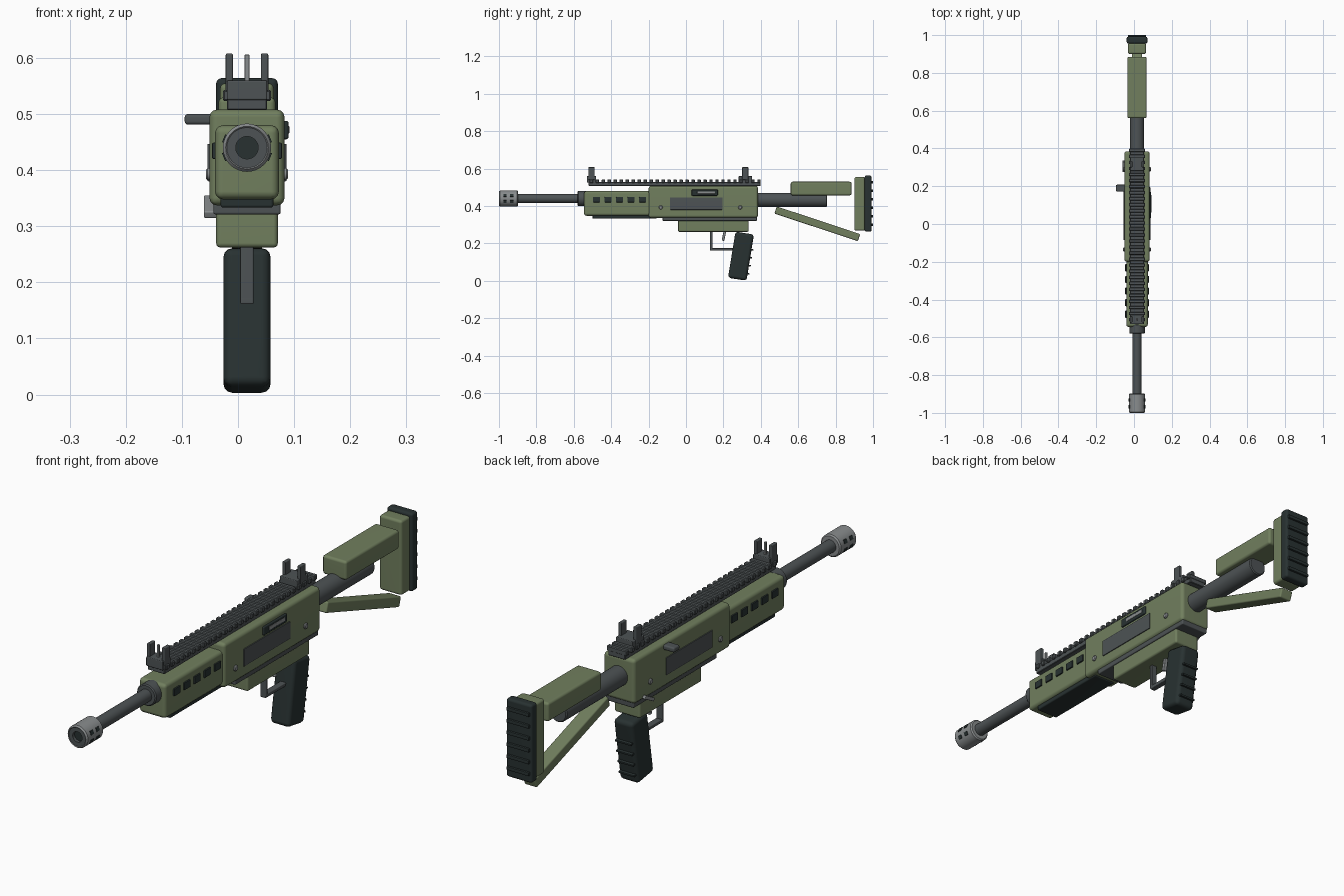
import bpy, bmesh, math
from mathutils import Matrix, Vector

if "Cube" in bpy.data.objects:
    bpy.data.objects.remove(bpy.data.objects["Cube"])

CX = 0.016  # centre plane of the body


def material(name, rgb):
    m = bpy.data.materials.new(name)
    m.diffuse_color = (*rgb, 1)
    m.use_nodes = True
    m.node_tree.nodes["Principled BSDF"].inputs["Base Color"].default_value = m.diffuse_color
    return m


GREEN = material("olive_green", (0.165, 0.212, 0.112))
STEEL = material("dark_steel", (0.075, 0.086, 0.09))
BLACK = material("black_rubber", (0.021, 0.031, 0.031))
LIGHT = material("light_steel", (0.25, 0.265, 0.27))


def finish(name, bm, mat, loc=(0, 0, 0), tilt=0):
    bmesh.ops.recalc_face_normals(bm, faces=bm.faces)
    me = bpy.data.meshes.new(name)
    bm.to_mesh(me)
    bm.free()
    me.materials.append(mat)
    for p in me.polygons:
        p.use_smooth = True
    me.set_sharp_from_angle(angle=math.radians(35))
    ob = bpy.data.objects.new(name, me)
    ob.location = (CX + loc[0], loc[1], loc[2])
    ob.rotation_euler.x = math.radians(tilt)
    bpy.context.collection.objects.link(ob)
    wn = ob.modifiers.new("weighted", 'WEIGHTED_NORMAL')
    wn.keep_sharp = True
    return ob


def boxes(name, mat, spans, bevel=0.0, loc=(0, 0, 0), tilt=0, segs=3):
    """Spans are (x0, x1, y0, y1, z0, z1); all boxes join in one object."""
    bm = bmesh.new()
    for x0, x1, y0, y1, z0, z1 in spans:
        mat4 = (Matrix.Translation(((x0 + x1) / 2, (y0 + y1) / 2, (z0 + z1) / 2))
                @ Matrix.Diagonal((x1 - x0, y1 - y0, z1 - z0, 1)))
        bmesh.ops.create_cube(bm, size=1, matrix=mat4)
    if bevel:
        bmesh.ops.bevel(bm, geom=bm.edges[:], offset=bevel, segments=segs,
                        profile=0.5, affect='EDGES')
    return finish(name, bm, mat, loc, tilt)


def sym(w, y0, y1, z0, z1):
    return (-w, w, y0, y1, z0, z1)


def lathe(name, mat, profile, z, axis='Y', y=0.0, n=32):
    """Turn (distance, radius) points around the y or x axis."""
    bm = bmesh.new()
    rings = []
    for d, r in profile:
        ring = []
        for i in range(n):
            a = 2 * math.pi * i / n
            u, v = r * math.cos(a), r * math.sin(a)
            ring.append(bm.verts.new((u, d, v) if axis == 'Y' else (d, u, v)))
        rings.append(ring)
    for a, b in zip(rings, rings[1:]):
        for i in range(n):
            j = (i + 1) % n
            bm.faces.new((a[i], a[j], b[j], b[i]))
    bmesh.ops.remove_doubles(bm, verts=bm.verts[:], dist=1e-5)
    return finish(name, bm, mat, (0, y, z))


def rod(name, mat, d0, d1, r, z, axis='Y', y=0.0, c=0.003, n=32):
    return lathe(name, mat, [(d0, 0), (d0, r - c), (d0 + c, r), (d1 - c, r),
                             (d1, r - c), (d1, 0)], z, axis, y, n)


# Barrel and muzzle
BZ = 0.44
rod("barrel", STEEL, -0.93, -0.5, 0.024, BZ)
rod("barrel_collar", STEEL, -0.58, -0.53, 0.041, BZ, c=0.004)
lathe("muzzle_device", LIGHT, [(-0.898, 0), (-0.898, 0.038), (-0.903, 0.043), (-0.994, 0.043),
                               (-1.0, 0.038), (-0.998, 0.036), (-0.97, 0.036), (-0.97, 0)], BZ)
lathe("muzzle_face", STEEL, [(-0.975, 0.036), (-0.997, 0.036), (-0.997, 0.02), (-0.975, 0.02)], BZ)
lathe("bore", BLACK, [(-0.985, 0.0205), (-0.985, 0)], BZ)
bm = bmesh.new()
for y in (-0.967, -0.932):
    for deg in (22, -22, 158, 202):
        bmesh.ops.create_cube(bm, size=1, matrix=Matrix.Translation((0, y, 0))
                              @ Matrix.Rotation(math.radians(deg), 4, 'Y')
                              @ Matrix.Translation((0.041, 0, 0))
                              @ Matrix.Diagonal((0.008, 0.017, 0.015, 1)))
finish("muzzle_ports", bm, BLACK, (0, 0, BZ))

# Handguard with vents
boxes("handguard", GREEN, [sym(0.057, -0.545, -0.18, 0.348, 0.48)], 0.014)
boxes("handguard_underside", BLACK, [sym(0.047, -0.5, -0.155, 0.333, 0.36)], 0.005)
vents = []
for i in range(5):
    y = -0.478 + i * 0.0615
    for s in (-1, 1):
        vents.append((*sorted((s * 0.052, s * 0.0625)), y - 0.019, y + 0.019, 0.42, 0.449))
boxes("handguard_vents", BLACK, vents, 0.003, segs=2)

# Receiver
boxes("receiver", GREEN, [sym(0.067, -0.2, 0.385, 0.337, 0.508)], 0.014)
boxes("receiver_flange", STEEL, [sym(0.06, -0.125, 0.38, 0.321, 0.345)], 0.004)
boxes("lower_receiver", GREEN, [sym(0.055, -0.042, 0.335, 0.262, 0.33)], 0.008)
boxes("side_panels", STEEL, [(*sorted((s * 0.06, s * 0.0705)), -0.085, 0.195, 0.38, 0.447)
                             for s in (-1, 1)], 0.002, segs=2)
boxes("ejection_port", BLACK, [(0.06, 0.074, 0.03, 0.17, 0.455, 0.488)], 0.004)
boxes("bolt", LIGHT, [(0.065, 0.0755, 0.06, 0.155, 0.465, 0.479)], 0.002)
for i, y in enumerate((-0.135, 0.29)):
    rod(f"pin_{i + 1}", LIGHT, -0.073, 0.073, 0.011, 0.393, 'X', y, n=16)
boxes("charging_handle", STEEL, [(-0.111, -0.06, 0.172, 0.208, 0.481, 0.5)], 0.006)
boxes("selector_lever", LIGHT, [(-0.077, -0.052, -0.032, 0.032, -0.007, 0.007)], 0.003,
      (0, 0.305, 0.335), 28)

# Top rail
boxes("rail_base", STEEL, [sym(0.036, -0.52, 0.398, 0.507, 0.528)], 0.002, segs=1)
boxes("rail_teeth", STEEL, [sym(0.043, -0.515 + i * 0.032, -0.497 + i * 0.032, 0.523, 0.543)
                            for i in range(29)], 0.003, segs=1)

# Front and rear sights
for name, y, half, top in (("front_sight", -0.505, 0.025, 0.56), ("rear_sight", 0.317, 0.036, 0.56)):
    boxes(name + "_base", STEEL, [sym(0.036, y - half, y + half, 0.525, top)], 0.003)
    boxes(name + "_posts", STEEL, [(s * 0.0315 - 0.0065, s * 0.0315 + 0.0065, y - 0.017, y + 0.017,
                                    0.54, 0.608) for s in (-1, 1)], 0.003)
boxes("front_sight_blade", LIGHT, [sym(0.0045, -0.51, -0.5, 0.55, 0.606)], 0.001, segs=1)

# Grip, tilted, with rear ridges
boxes("grip", BLACK, [sym(0.042, -0.05, 0.05, -0.125, 0.125)], 0.016, (0, 0.294, 0.132), -9.2)
boxes("grip_ridges", BLACK, [sym(0.034, 0.04, 0.06, z - 0.004, z + 0.004)
                             for z in (-0.087, -0.043, 0.0, 0.043)],
      0.002, (0, 0.294, 0.132), -9.2, segs=2)

# Trigger and guard
boxes("trigger_guard", STEEL, [sym(0.012, 0.128, 0.142, 0.162, 0.275),
                               sym(0.012, 0.128, 0.255, 0.161, 0.175)], 0.003)
boxes("trigger", LIGHT, [sym(0.007, -0.007, 0.007, -0.032, 0.032)], 0.003, (0, 0.204, 0.246), -12)

# Stock
rod("buffer_tube", STEEL, 0.37, 0.755, 0.038, 0.433, c=0.004)
boxes("cheek_rest", GREEN, [sym(0.051, 0.56, 0.885, 0.457, 0.53)], 0.01)
boxes("stock_strut", GREEN, [sym(0.027, -0.235, 0.235, -0.02, 0.02)], 0.006,
      (0, 0.702, 0.305), -18.3)
boxes("butt_plate", GREEN, [sym(0.048, 0.9, 0.957, 0.268, 0.555)], 0.01)
boxes("butt_pad", BLACK, [sym(0.055, 0.955, 0.992, 0.263, 0.564)], 0.01)
boxes("butt_pad_ridges", BLACK, [sym(0.048, 0.985, 1.0, z - 0.007, z + 0.007)
                                 for z in (0.3 + i * 0.0455 for i in range(6))], 0.003, segs=2)
